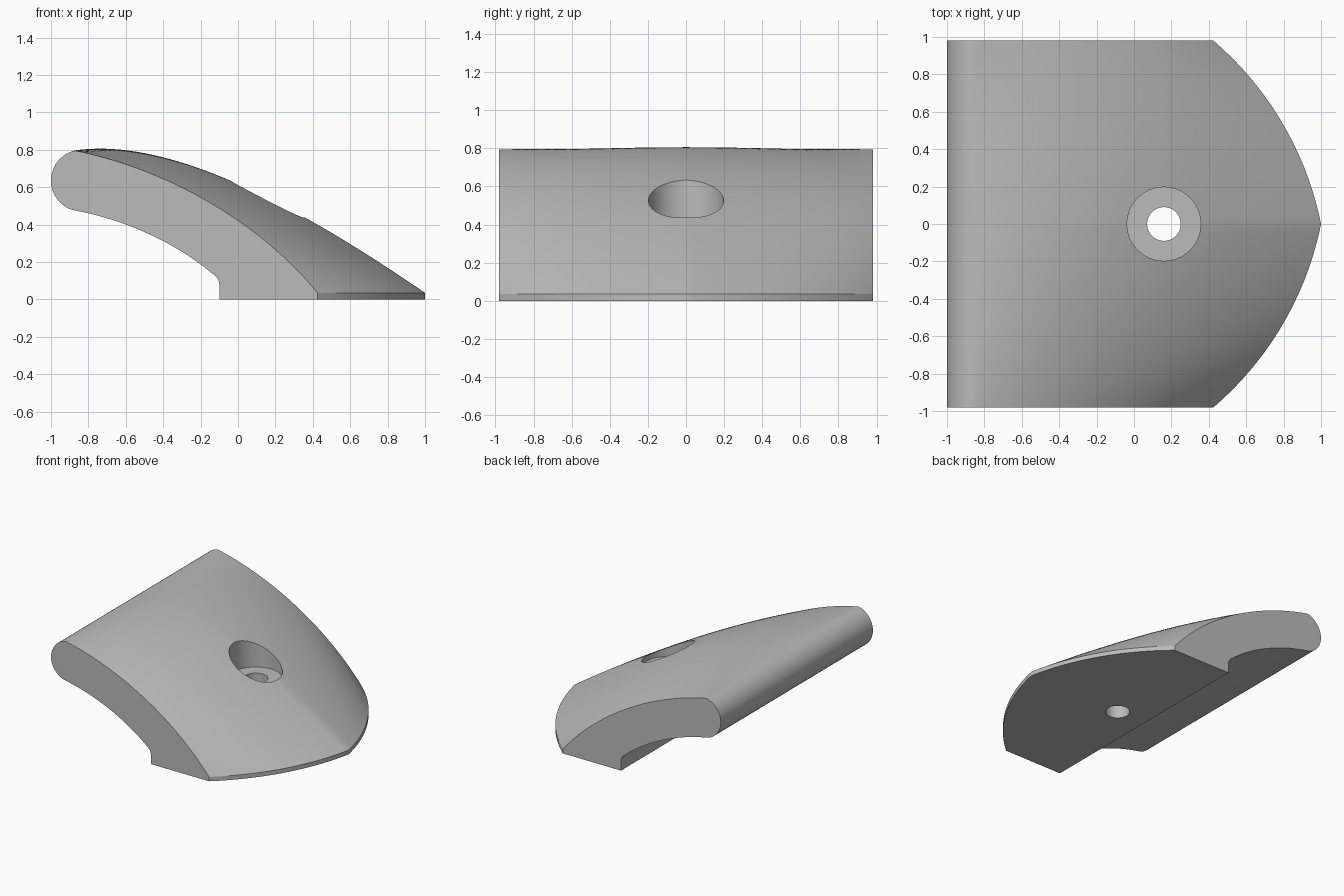
import bpy, bmesh, math
from mathutils import Vector

cube = bpy.data.objects.get("Cube")
if cube:
    bpy.data.objects.remove(cube, do_unlink=True)

HALF = 0.98        # half width
LIP = 0.035        # height of the thin front rim


def bezier(points, n):
    a, b, c, d = (Vector(p) for p in points)
    out = []
    for i in range(n + 1):
        t = i / n
        s = 1 - t
        out.append(a * s**3 + b * 3 * s * s * t + c * 3 * s * t * t + d * t**3)
    return out


def arc(cx, cz, r, start, end, n):
    angles = [math.radians(start + (end - start) * i / n) for i in range(n + 1)]
    return [Vector((cx + r * math.cos(a), cz + r * math.sin(a))) for a in angles]


def rim_x(y):
    """Curved edge in plan: an arc from the side corner to the middle tip."""
    tip, corner = Vector((1, 0)), Vector((0.425, HALF))
    chord = corner - tip
    half, sag = chord.length / 2, 0.095
    radius = (half * half + sag * sag) / (2 * sag)
    out = Vector((chord.y, -chord.x)).normalized()
    centre = (tip + corner) / 2 - out * (radius - sag)
    return centre.x + math.sqrt(radius**2 - (abs(y) - centre.y)**2)


# Profiles of the top, at the middle and at the sides
N = 40
middle = bezier([(-0.87, 0.797), (-0.35, 0.87), (0.35, 0.48), (1, LIP)], N)
side = bezier([(-0.87, 0.795), (-0.4, 0.70), (0.1, 0.43), (0.425, LIP)], N)

# Shared underside: foot, fillet, hollow curve and rounded end
under = [Vector((-0.10, 0)), Vector((-0.10, 0.06))]
under += bezier([(-0.10, 0.075), (-0.10, 0.10), (-0.11, 0.122), (-0.14, 0.14)], 6)
under += bezier([(-0.14, 0.14), (-0.33, 0.30), (-0.6, 0.425), (-0.87, 0.475)], 20)[1:]
under += arc(-0.835, 0.635, 0.165, 256, 104, 20)[1:-1]


def section(y):
    k = (y / HALF)**2
    edge = rim_x(y)
    ring = []
    for m, s in zip(middle, side):
        p = m.lerp(s, k)
        full = 1 + (0.425 - 1) * k
        x = -0.87 + (p.x + 0.87) * (edge + 0.87) / (full + 0.87)
        ring.append((x, y, p.y))
    ring.append((edge, y, 0))
    return ring + [(p.x, y, p.y) for p in under]


# Main body, lofted across the width
bm = bmesh.new()
STEPS = 48
rings = [[bm.verts.new(p) for p in section(-HALF + 2 * HALF * i / STEPS)]
         for i in range(STEPS + 1)]
for a, b in zip(rings, rings[1:]):
    for i in range(len(a)):
        j = (i + 1) % len(a)
        bm.faces.new((a[i], a[j], b[j], b[i]))
bm.faces.new(rings[0])
bm.faces.new(rings[-1])
bmesh.ops.recalc_face_normals(bm, faces=bm.faces)
mesh = bpy.data.meshes.new("curved_body")
bm.to_mesh(mesh)
bm.free()
body = bpy.data.objects.new("curved_body", mesh)
bpy.context.collection.objects.link(body)

grey = bpy.data.materials.new("light_grey")
grey.use_nodes = True
grey.diffuse_color = (0.5, 0.5, 0.5, 1)
grey.node_tree.nodes["Principled BSDF"].inputs["Base Color"].default_value = (0.5, 0.5, 0.5, 1)
mesh.materials.append(grey)


# Counterbored screw hole
def drill(name, radius, bottom, top):
    bpy.ops.mesh.primitive_cylinder_add(vertices=64, radius=radius, depth=top - bottom,
                                        location=(0.16, 0, (top + bottom) / 2))
    cutter = bpy.context.object
    cutter.name = name
    cutter.data.materials.append(grey)
    mod = body.modifiers.new(name, 'BOOLEAN')
    mod.operation = 'DIFFERENCE'
    mod.solver = 'EXACT'
    mod.object = cutter
    bpy.ops.object.select_all(action='DESELECT')
    bpy.context.view_layer.objects.active = body
    body.select_set(True)
    bpy.ops.object.modifier_apply(modifier=name)
    bpy.data.objects.remove(cutter, do_unlink=True)


drill("head_recess", 0.197, 0.395, 1.2)
drill("through_hole", 0.09, -0.3, 0.9)

bpy.ops.object.shade_smooth_by_angle(angle=math.radians(30))
